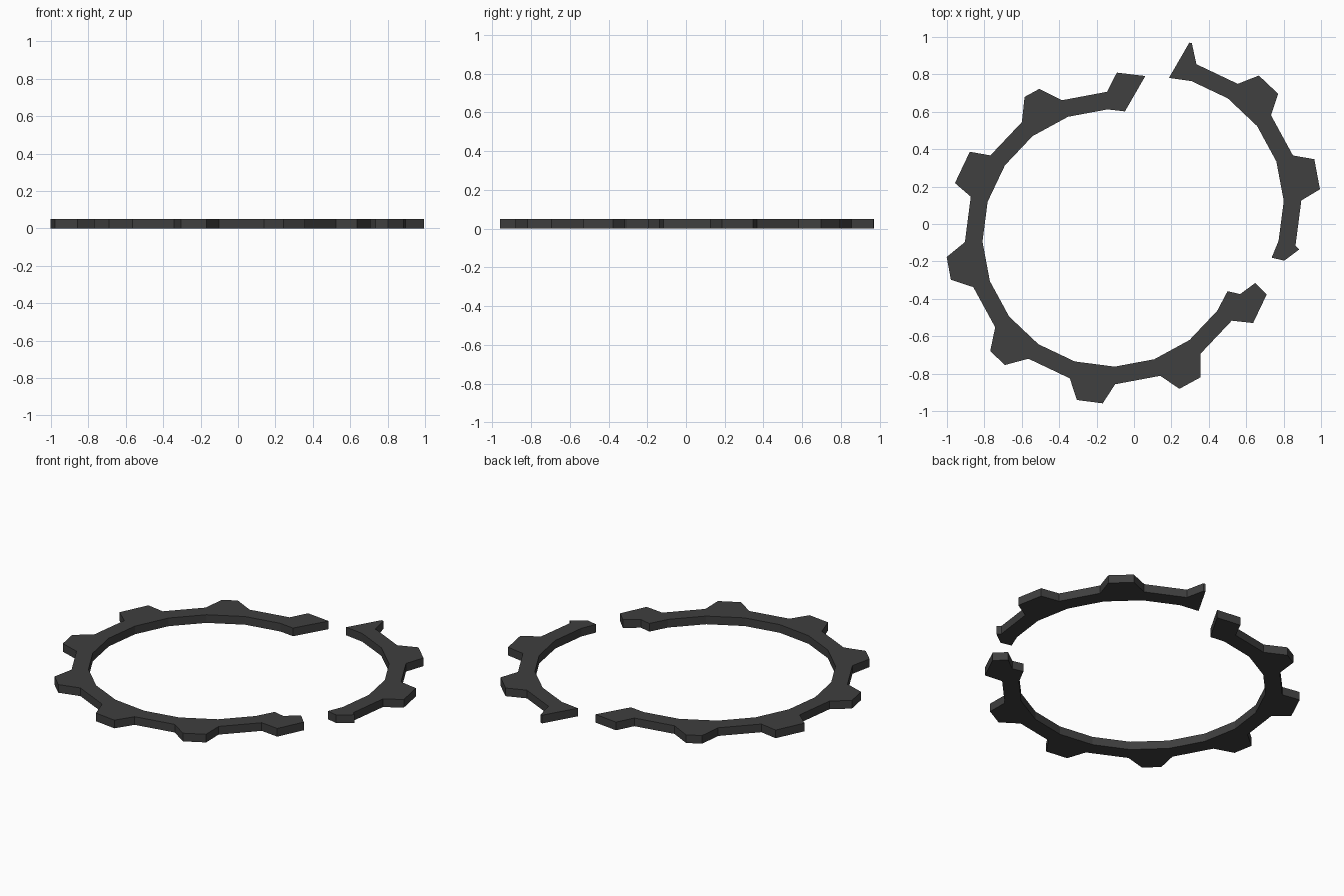
import bpy, bmesh
from math import radians, cos, sin

if "Cube" in bpy.data.objects:
    bpy.data.objects.remove(bpy.data.objects["Cube"])

TIP, ROOT, BORE, HEIGHT = 0.885, 0.782, 0.688, 0.05
PHASE = 10.6                                     # angle of the first tooth
HALF_TIP = [5.3, 4.6, 5.4, 2.9, 6.0, 4.0, 3.5, 4.5, 4.2, 5.5]  # uneven worn teeth


def polar(r, deg):
    return (r * cos(radians(deg)), r * sin(radians(deg)))


# Full ten-tooth gear outline: four outer points per tooth, two bore points
outer, bore = [], []
for k, h in enumerate(HALF_TIP):
    a = PHASE + 36 * k
    outer += [polar(ROOT, a - 9), polar(TIP, a - h), polar(TIP, a + h), polar(ROOT, a + 9)]
    bore += [polar(BORE, a - 9), polar(BORE, a + 9)]

# Fracture lines shared by both fragments, listed from outside to inside
top_break = [(0.183, 0.866), (0.074, 0.677)]
side_break = [(0.771, -0.24), (0.69, -0.30), (0.623, -0.284)]

dark = bpy.data.materials.new("dark_metal")
dark.diffuse_color = (0.05, 0.05, 0.05, 1)
dark.use_nodes = True
dark.node_tree.nodes["Principled BSDF"].inputs["Base Color"].default_value = dark.diffuse_color


def fragment(name, outline, centre):
    """Extrude an outline into a flat plate standing on z = 0."""
    bm = bmesh.new()
    face = bm.faces.new([bm.verts.new((x + centre[0], y + centre[1], 0)) for x, y in outline])
    ext = bmesh.ops.extrude_face_region(bm, geom=[face], use_keep_orig=True)
    for v in ext["geom"]:
        if isinstance(v, bmesh.types.BMVert):
            v.co.z = HEIGHT
    bmesh.ops.recalc_face_normals(bm, faces=bm.faces)
    bmesh.ops.triangulate(bm, faces=[f for f in bm.faces if len(f.verts) > 4])
    mesh = bpy.data.meshes.new(name)
    bm.to_mesh(mesh)
    bm.free()
    mesh.materials.append(dark)
    obj = bpy.data.objects.new(name, mesh)
    bpy.context.collection.objects.link(obj)


# Large fragment: from the top break round the left to the side break
fragment("large_gear_fragment",
         top_break[:1] + outer[10:39] + side_break + bore[18:4:-1] + top_break[1:],
         (-0.1225, -0.075))

# Small fragment: pulled away to the upper right
fragment("small_gear_fragment",
         side_break[:1] + outer[39:] + outer[:10] + top_break
         + bore[4::-1] + bore[19:] + side_break[:0:-1],
         (0.113, 0.104))
